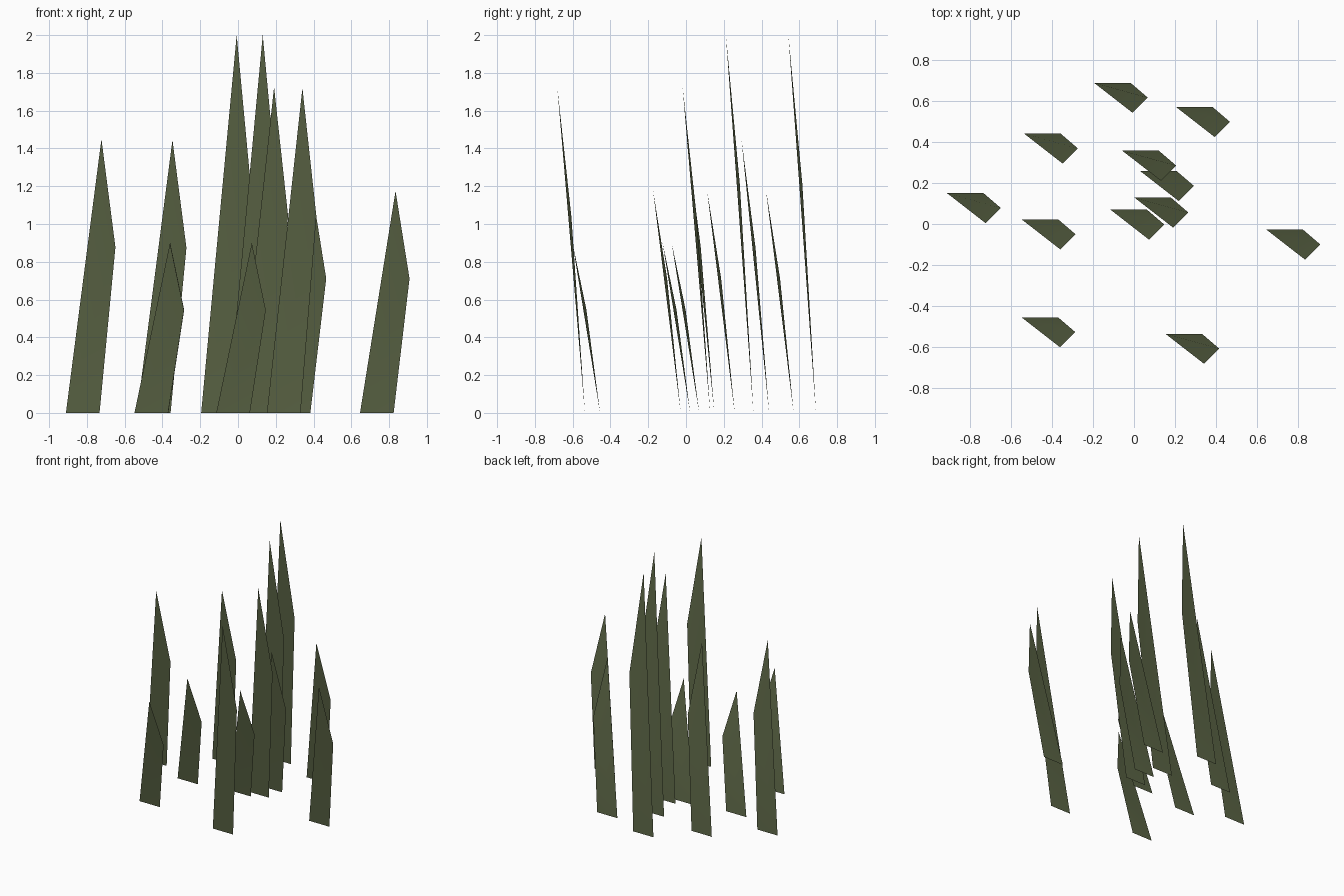
import bpy

if "Cube" in bpy.data.objects:
    bpy.data.objects.remove(bpy.data.objects["Cube"])

# single leaf colour
green = bpy.data.materials.new("grass green")
green.diffuse_color = (0.105, 0.130, 0.060, 1)
green.use_nodes = True
green.node_tree.nodes["Principled BSDF"].inputs["Base Color"].default_value = green.diffuse_color


def grass_blade(name, x, y, height):
    """Thin leaning blade: flat foot, one shoulder on the right, pointed tip."""
    verts = [
        (x, y, 0),                                # foot left
        (x + 0.178, y, 0),                        # foot right
        (x + 0.262, y - 0.072, 0.605 * height),   # shoulder
        (x + 0.188, y - 0.146, height),           # tip
    ]
    mesh = bpy.data.meshes.new(name)
    mesh.from_pydata(verts, [], [(0, 1, 2), (0, 2, 3)])
    mesh.materials.append(green)
    for p in mesh.polygons:
        p.use_smooth = True
    obj = bpy.data.objects.new(name, mesh)
    bpy.context.collection.objects.link(obj)
    return obj


# foot position and height of every blade, back to front
blades = [
    (-0.195, 0.688, 2.00),
    (0.205, 0.570, 1.175),
    (-0.535, 0.440, 1.445),
    (-0.057, 0.357, 2.00),
    (0.030, 0.258, 1.175),
    (-0.911, 0.150, 1.45),
    (0.003, 0.128, 1.725),
    (-0.115, 0.070, 0.90),
    (-0.547, 0.022, 0.90),
    (0.646, -0.028, 1.175),
    (-0.548, -0.455, 0.90),
    (0.153, -0.535, 1.72),
]
for i, (x, y, h) in enumerate(blades, 1):
    grass_blade(f"grass_blade_{i}", x, y, h)
